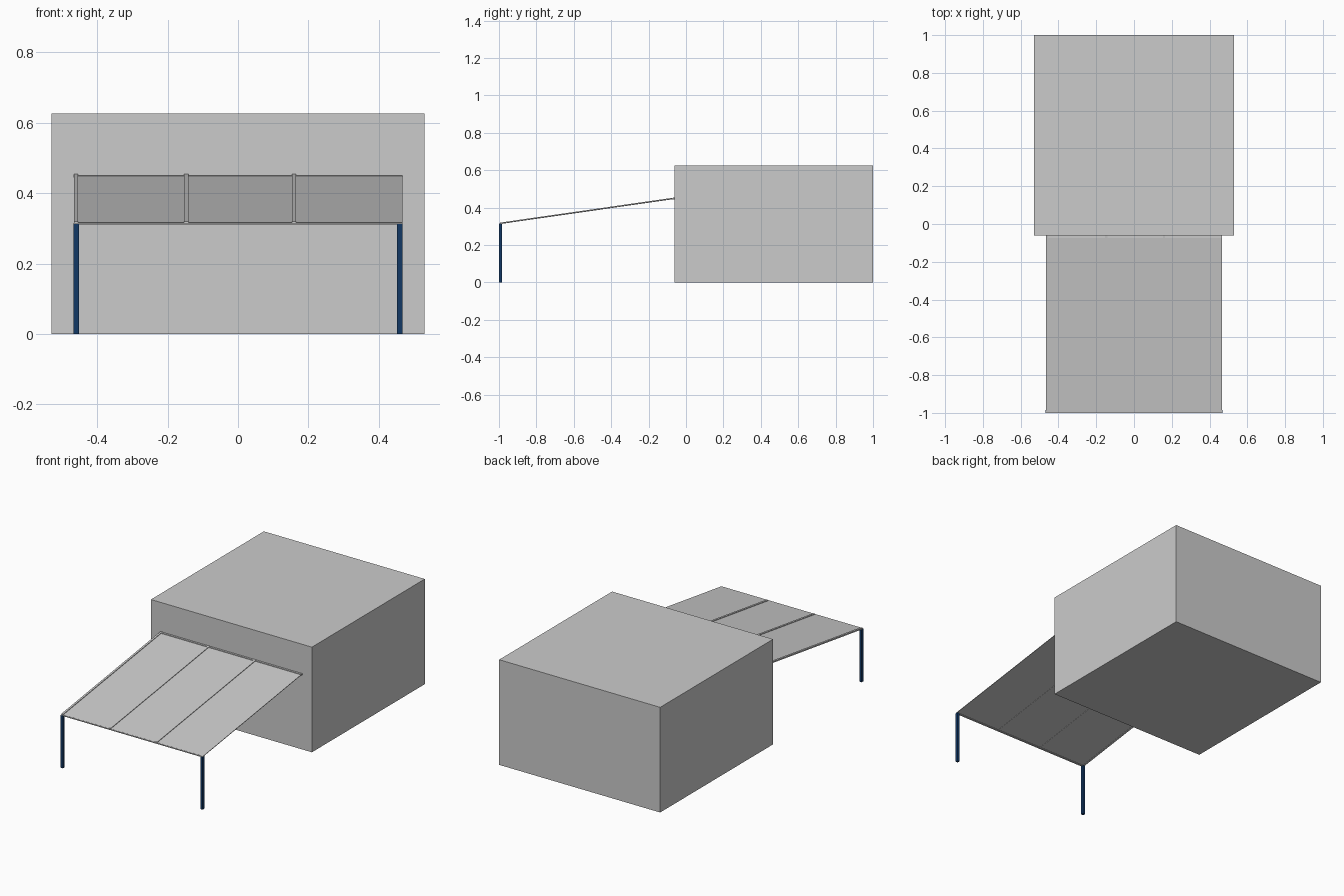
import bpy, bmesh

if "Cube" in bpy.data.objects:
    bpy.data.objects.remove(bpy.data.objects["Cube"])

Y0, Y1 = -0.995, -0.062        # front and back of the canopy
Z0, Z1 = 0.312, 0.446          # underside height at front and back
SLOPE = (Z1 - Z0) / (Y1 - Y0)


def box(name, x0, x1, y0, y1, z0, z1, slope=0.0, mat=None):
    """Box whose top and bottom rise along y by the given slope."""
    bm = bmesh.new()
    bmesh.ops.create_cube(bm, size=1)
    for v in bm.verts:
        x = x1 if v.co.x > 0 else x0
        y = y1 if v.co.y > 0 else y0
        z = z1 if v.co.z > 0 else z0
        v.co = (x, y, z + slope * (y - y0))
    me = bpy.data.meshes.new(name)
    bm.to_mesh(me)
    bm.free()
    ob = bpy.data.objects.new(name, me)
    bpy.context.collection.objects.link(ob)
    if mat:
        me.materials.append(mat)
    return ob


blue = bpy.data.materials.new("blue_paint")
blue.diffuse_color = (0.006, 0.04, 0.13, 1)
blue.use_nodes = True
blue.node_tree.nodes["Principled BSDF"].inputs["Base Color"].default_value = blue.diffuse_color

# House block
box("house", -0.53, 0.53, -0.062, 1.0, 0, 0.626)

# Front posts
for side, name in ((-1, "left_post"), (1, "right_post")):
    x = side * 0.46
    box(name, x - 0.0075, x + 0.0075, -1.0, -0.985, 0, 0.313, mat=blue)

# Front gutter beam and wall beam
box("front_beam", -0.467, 0.467, -1.0, -0.988, 0.311, 0.316)
box("wall_beam", -0.467, 0.467, -0.074, -0.062, 0.444, 0.452)

# Rafters with their tops standing just proud of the panels
rafters = (-0.460, -0.147, 0.159)
for i, x in enumerate(rafters):
    box(f"rafter_{i + 1}", x - 0.006, x + 0.006, Y0, Y1, Z0, Z0 + 0.008, SLOPE)

# Roof panels between the rafters, the last one running to the free edge
edges = rafters + (0.467,)
for i in range(3):
    right = edges[i + 1] - (0.006 if i < 2 else 0)
    box(f"roof_panel_{i + 1}", edges[i] + 0.006, right, Y0, Y1,
        Z0 + 0.001, Z0 + 0.0045, SLOPE)
